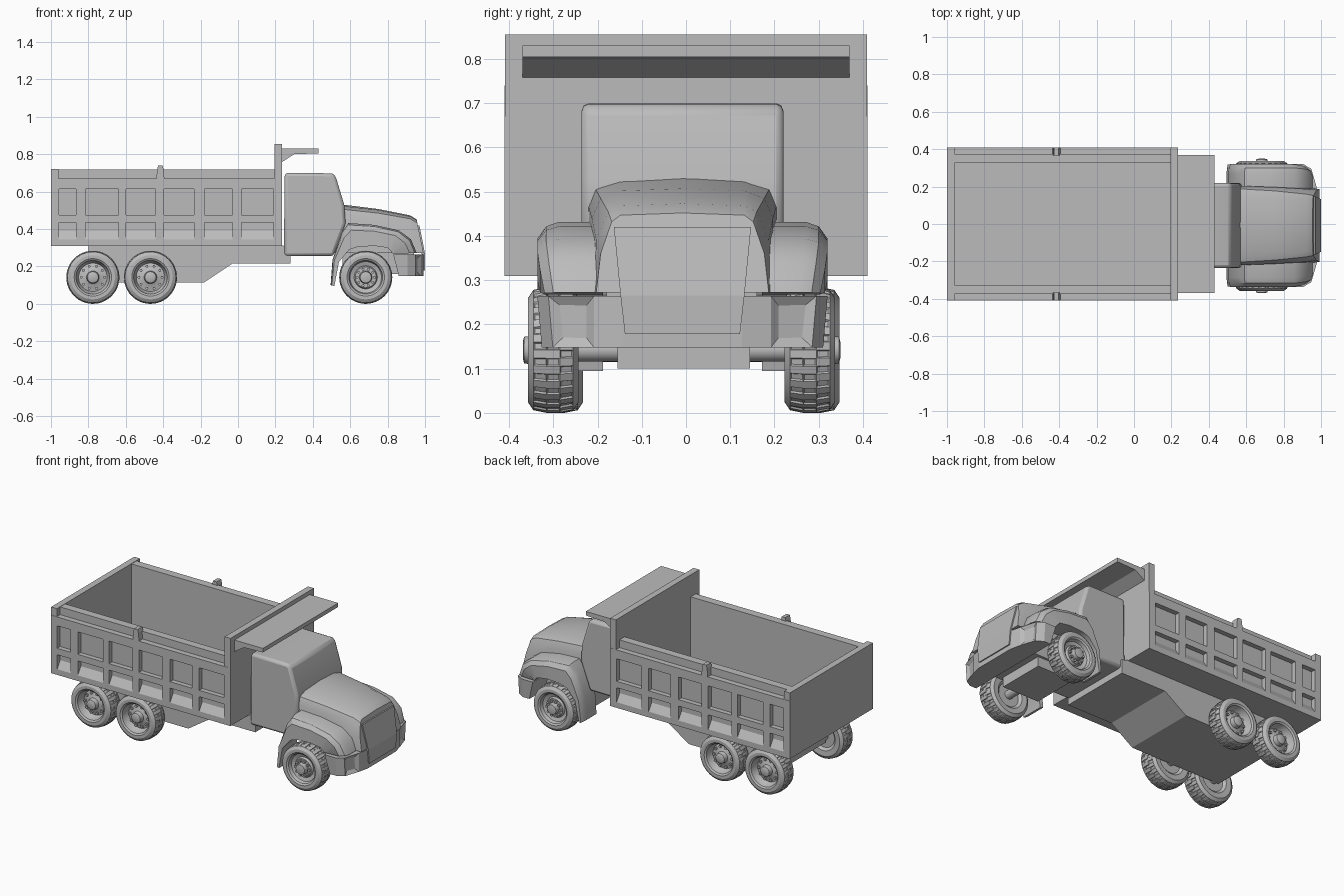
import bpy, bmesh, math
from mathutils import Vector

if "Cube" in bpy.data.objects:
    bpy.data.objects.remove(bpy.data.objects["Cube"], do_unlink=True)

GREY = (0.5, 0.5, 0.5, 1)
mat = bpy.data.materials.new("plain_grey")
mat.use_nodes = True
mat.diffuse_color = GREY
mat.node_tree.nodes["Principled BSDF"].inputs["Base Color"].default_value = GREY


def finish(bm, name, bevel=0, smooth=False):
    bmesh.ops.recalc_face_normals(bm, faces=bm.faces)
    me = bpy.data.meshes.new(name)
    bm.to_mesh(me)
    bm.free()
    me.materials.append(mat)
    ob = bpy.data.objects.new(name, me)
    bpy.context.collection.objects.link(ob)
    if bevel:
        mod = ob.modifiers.new("soft_edges", "BEVEL")
        mod.width, mod.segments, mod.limit_method = bevel, 2, "ANGLE"
    if smooth:
        bpy.ops.object.select_all(action="DESELECT")
        ob.select_set(True)
        bpy.context.view_layer.objects.active = ob
        bpy.ops.object.shade_smooth_by_angle(angle=math.radians(32))
    return ob


def loft(name, rings, edit=None, **kw):
    """Skin closed rings of equal length and cap both ends."""
    bm = bmesh.new()
    vs = [[bm.verts.new(p) for p in r] for r in rings]
    n = len(rings[0])
    for a, b in zip(vs, vs[1:]):
        for k in range(n):
            bm.faces.new((a[k], a[(k + 1) % n], b[(k + 1) % n], b[k]))
    bm.faces.new(vs[0])
    bm.faces.new(vs[-1])
    bmesh.ops.recalc_face_normals(bm, faces=bm.faces)
    if edit:
        edit(bm)
    return finish(bm, name, **kw)


def side_prism(name, pts, y0, y1, **kw):
    return loft(name, [[(x, y, z) for x, z in pts] for y in (y0, y1)], **kw)


def box(name, x0, x1, y0, y1, z0, z1, **kw):
    return side_prism(name, [(x0, z0), (x1, z0), (x1, z1), (x0, z1)], y0, y1, **kw)


def circle(x, y, z, r, n):
    return [(x + r * math.cos(math.tau * k / n), y, z + r * math.sin(math.tau * k / n))
            for k in range(n)]


def rod(name, x, z, y0, y1, r, n=16, **kw):
    return loft(name, [circle(x, y, z, r, n) for y in (y0, y1)], **kw)


# --- dump bed -------------------------------------------------------------
PANEL_X = [-.999, -.957, -.865, -.815, -.64, -.6, -.44, -.395, -.235, -.18,
           -.03, .02, .19, .234]
PANEL_Z = [.31, .345, .435, .475, .615, .67]


def ribbed_side(name, s):
    bm = bmesh.new()
    g = [[bm.verts.new((x, s * .41, z)) for z in PANEL_Z] for x in PANEL_X]
    pockets = []
    for i in range(len(PANEL_X) - 1):
        for j in range(len(PANEL_Z) - 1):
            f = bm.faces.new((g[i][j], g[i + 1][j], g[i + 1][j + 1], g[i][j + 1]))
            if i % 2 and j % 2:
                pockets.append(f)
    # close the plate towards the inner wall
    rim = bmesh.ops.extrude_edge_only(bm, edges=[e for e in bm.edges if e.is_boundary])["geom"]
    for v in rim:
        if isinstance(v, bmesh.types.BMVert):
            v.co.y = s * .36
    bmesh.ops.edgeloop_fill(bm, edges=[e for e in bm.edges if e.is_boundary])
    # sunken pockets, the lower row with a sloping sill
    for f in bmesh.ops.extrude_discrete_faces(bm, faces=pockets)["faces"]:
        low = f.calc_center_median().z < .44
        for v in f.verts:
            v.co.y = s * .38
            if low and v.co.z < .4:
                v.co.z = .39
    finish(bm, name)


for side, s in (("left", 1), ("right", -1)):
    ribbed_side("bed_ribs_" + side, s)
    box("bed_wall_" + side, -.97, .2, s * .325, s * .375, .312, .718)
    loft("bed_post_" + side, [[(x, y, z) for x, y in
         ((-.415 - w, s * .365), (-.415 + w, s * .365), (-.415 + w, s * .41), (-.415 - w, s * .41))]
         for z, w in ((.665, .022), (.72, .017), (.74, .012))])
box("bed_floor", -.98, .21, -.37, .37, .31, .335)
box("tailgate", -1, -.96, -.408, .408, .31, .72)
box("headboard", .195, .235, -.409, .409, .31, .855)
side_prism("cab_guard", [(.23, .755), (.3, .8), (.43, .805), (.43, .83), (.23, .83)], -.37, .37)

# --- chassis --------------------------------------------------------------
side_prism("chassis", [(-.8, .312), (-.8, .115), (-.18, .115), (-.03, .215),
                       (.28, .215), (.28, .3), (.24, .312)], -.23, .23)
box("front_subframe", .56, .81, -.155, .145, .1, .27)
box("engine_block", .56, .94, -.18, .16, .16, .4)


# --- wheels ---------------------------------------------------------------
def tread(bm):
    # grooves pressed into every second shoulder face
    lugs = []
    for f in bm.faces:
        c = f.calc_center_median()
        if math.hypot(c.x, c.z) > .136 and len(f.verts) == 4:
            k = math.floor(math.atan2(c.z, c.x) / math.tau * 48)
            if k % 2 == (c.y > 0):
                lugs.append(f)
    bmesh.ops.inset_individual(bm, faces=lugs, thickness=.004, depth=-.004)


TYRE = [(-.04, .07), (-.054, .085), (-.057, .118), (-.045, .136), (-.015, .142),
        (.015, .142), (.045, .136), (.057, .118), (.057, .1), (.05, .09)]
RIMS = {"front": [(.03, .084), (.022, .062), (.036, .056), (.036, .034), (.066, .03), (.069, .018)],
        "rear": [(.02, .084), (.005, .076), (.012, .046), (.018, .034), (.045, .03), (.05, .02)]}


def wheel(name, kind, x, y, s):
    prof = TYRE + RIMS[kind]
    ob = loft(name, [circle(0, s * d, 0, r, 48) for d, r in prof], edit=tread, smooth=True)
    ob.location = (x, y, .142)
    ring, depth = (.046, .034) if kind == "front" else (.062, .004)
    for k in range(10):
        a = math.tau * k / 10
        nut = rod(name + "_nut", ring * math.cos(a), ring * math.sin(a),
                  s * depth, s * (depth + .016), .008, 6)
        nut.parent = ob


for kind, x, dy in (("front", .683, -.01), ("rear", -.468, 0), ("rear", -.776, 0)):
    rod(kind + "_axle", x, .142, -.27 + dy, .27 + dy, .026, smooth=True)
    for side, s in (("left", 1), ("right", -1)):
        wheel(f"{kind}_wheel_{side}", kind, x, dy + s * .29, s)

# --- cab, hood, fenders, bumper -------------------------------------------
body = [side_prism("cab", [(.245, .255), (.51, .255), (.575, .43), (.568, .53),
                           (.52, .688), (.5, .698), (.25, .7)],
                   -.228, .228, bevel=.016, smooth=True)]


def hood_ring(x_top, x_low, half):
    pts = half + [(-y, z) for y, z in half[:0:-1]]
    top, low = half[0][1], half[-1][1]
    return [(x_low + (x_top - x_low) * (z - low) / (top - low), y, z) for y, z in pts]


body.append(loft("hood", [
    hood_ring(.5, .5, [(0, .538), (.14, .53), (.2, .512), (.215, .475), (.21, .272)]),
    hood_ring(.75, .75, [(0, .507), (.14, .502), (.185, .485), (.205, .44), (.205, .272)]),
    hood_ring(.92, .92, [(0, .473), (.14, .468), (.168, .455), (.195, .39), (.2, .272)]),
    hood_ring(.955, .992, [(0, .452), (.14, .447), (.16, .432), (.185, .36), (.195, .272)]),
], smooth=True))

# outer and inner points along each wheel arch, with the outside width
ARCH = [((.495, .1), (.515, .095), .325), ((.505, .235), (.54, .225), .328),
        ((.555, .38), (.595, .29), .328), ((.59, .432), (.64, .305), .328),
        ((.73, .422), (.73, .31), .328), ((.86, .393), (.8, .3), .328),
        ((.925, .345), (.825, .272), .322), ((.955, .272), (.83, .268), .312)]
for side, s in (("left", 1), ("right", -1)):
    rings = []
    for o, i, w in ARCH:
        o, i = Vector(o), Vector(i)
        m = o.lerp(i, .3)
        rings.append([(p.x, s * y, p.y) for p, y in
                      ((o, .18), (o, w - .05), (o.lerp(i, .08), w - .02), (m, w), (i, w), (i, .18))])
    body.append(loft("fender_" + side, rings, smooth=True))


def headlights(bm):
    lamps = [f for f in bm.faces if .23 < abs(f.calc_center_median().y) < .28 and f.normal.x > .5]
    bmesh.ops.inset_individual(bm, faces=lamps, thickness=.03, depth=-.012)


def bumper_ring(z, back, w):
    half = [(back, w), (.905, w), (.948, w - .025), (.978, .2), (.993, .135)]
    return [(x, y, z) for x, y in half] + [(x, -y, z) for x, y in half[::-1]]


body.append(loft("bumper", [bumper_ring(.148, .86, .318), bumper_ring(.2, .845, .328),
                            bumper_ring(.264, .83, .328)][::2], edit=headlights))

# raised grille plate on the nose
grille = [(.962, .155, .42), (.9925, .14, .265), (.992, .13, .178)]
body.append(loft("grille", [[(x - .01, y, z), (x + .008, y, z), (x + .008, -y, z), (x - .01, -y, z)]
                            for x, y, z in grille]))
for ob in body:
    ob.location.y = -.008
